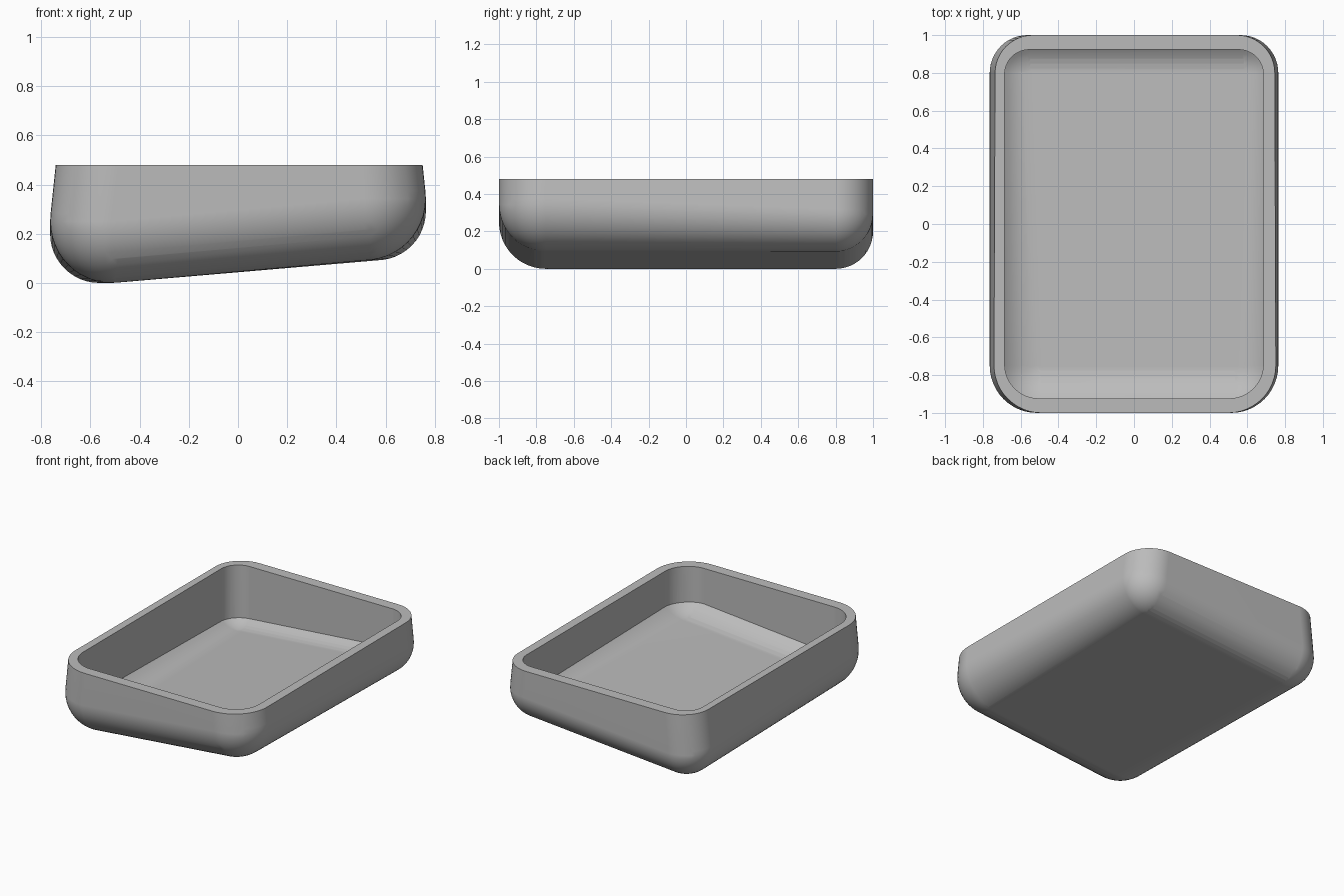
import bpy
import bmesh
from math import sin, cos, pi
from mathutils import Matrix, Vector

old = bpy.data.objects.get("Cube")
if old:
    bpy.data.objects.remove(old, do_unlink=True)

RIM = 0.48        # rim height
FLOOR = 0.07      # floor thickness
DRAFT = 0.105     # inward lean of the long sides
TOP = 1.2         # height of the solids before trimming

grey = bpy.data.materials.new("plain_grey")
grey.use_nodes = True
grey.diffuse_color = (0.5, 0.5, 0.5, 1)
grey.node_tree.nodes["Principled BSDF"].inputs["Base Color"].default_value = (0.5, 0.5, 0.5, 1)


def to_object(name, bm):
    """Turn a bmesh into a linked object."""
    mesh = bpy.data.meshes.new(name)
    bm.to_mesh(mesh)
    bm.free()
    obj = bpy.data.objects.new(name, mesh)
    bpy.context.collection.objects.link(obj)
    obj.data.materials.append(grey)
    return obj


def make_hull(bm):
    """Wrap all points in a clean convex solid."""
    for f in list(bm.faces):
        bm.faces.remove(f)
    for e in list(bm.edges):
        bm.edges.remove(e)
    bmesh.ops.convex_hull(bm, input=bm.verts[:])
    bmesh.ops.delete(bm, geom=[v for v in bm.verts if not v.link_faces], context='VERTS')
    bmesh.ops.dissolve_limit(bm, angle_limit=0.008, verts=bm.verts[:], edges=bm.edges[:])
    bmesh.ops.recalc_face_normals(bm, faces=bm.faces[:])


def rounded_solid():
    """Ball-cornered block with a sloping base and leaning long sides."""
    bm = bmesh.new()
    for y_side, r in ((-1, 0.25), (1, 0.2)):
        for x_side, base in ((-1, 0.0), (1, 0.092)):
            low = Vector((x_side * (0.764 - r), y_side * (1 - r), base + r))
            lean = DRAFT * (TOP - low.z)
            high = Vector((low.x - x_side * lean, low.y, TOP))
            for centre in (low, high):
                bmesh.ops.create_uvsphere(bm, u_segments=48, v_segments=24, radius=r,
                                          matrix=Matrix.Translation(centre))
    make_hull(bm)
    return bm


def opening_prism():
    """Upright block with rounded corners, the outline of the opening."""
    bm = bmesh.new()
    for y_side, r in ((-1, 0.18), (1, 0.13)):
        for x_side in (-1, 1):
            cx, cy = x_side * (0.685 - r), y_side * (0.923 - r)
            for i in range(13):
                a = pi / 2 * i / 12
                for z in (-0.2, 0.9):
                    bm.verts.new((cx + x_side * r * cos(a), cy + y_side * r * sin(a), z))
    make_hull(bm)
    return bm


def boolean(target, tool, operation):
    """Apply a boolean and discard the tool."""
    mod = target.modifiers.new("cut", 'BOOLEAN')
    mod.operation, mod.object, mod.solver = operation, tool, 'EXACT'
    bpy.context.view_layer.objects.active = target
    bpy.ops.object.modifier_apply(modifier=mod.name)
    bpy.data.objects.remove(tool, do_unlink=True)


# Outer body, trimmed flat at the rim
bm = rounded_solid()
cut = bmesh.ops.bisect_plane(bm, geom=bm.verts[:] + bm.edges[:] + bm.faces[:],
                             plane_co=(0, 0, RIM), plane_no=(0, 0, 1), clear_outer=True)
bmesh.ops.contextual_create(bm, geom=[g for g in cut["geom_cut"]
                                      if isinstance(g, bmesh.types.BMEdge)])
bmesh.ops.recalc_face_normals(bm, faces=bm.faces[:])
tray = to_object("tray", bm)

# Hollow: upright walls over a dished floor that follows the base
bm = rounded_solid()
bmesh.ops.translate(bm, verts=bm.verts[:], vec=(0, 0, FLOOR))
dish = to_object("dish_cutter", bm)
hollow = to_object("hollow_cutter", opening_prism())
boolean(hollow, dish, 'INTERSECT')
boolean(tray, hollow, 'DIFFERENCE')

# Smooth shading with crisp rim and floor lines
bpy.ops.object.select_all(action='DESELECT')
tray.select_set(True)
bpy.context.view_layer.objects.active = tray
bpy.ops.object.shade_smooth_by_angle(angle=pi / 6)
weighted = tray.modifiers.new("even_shading", 'WEIGHTED_NORMAL')
weighted.keep_sharp = True
